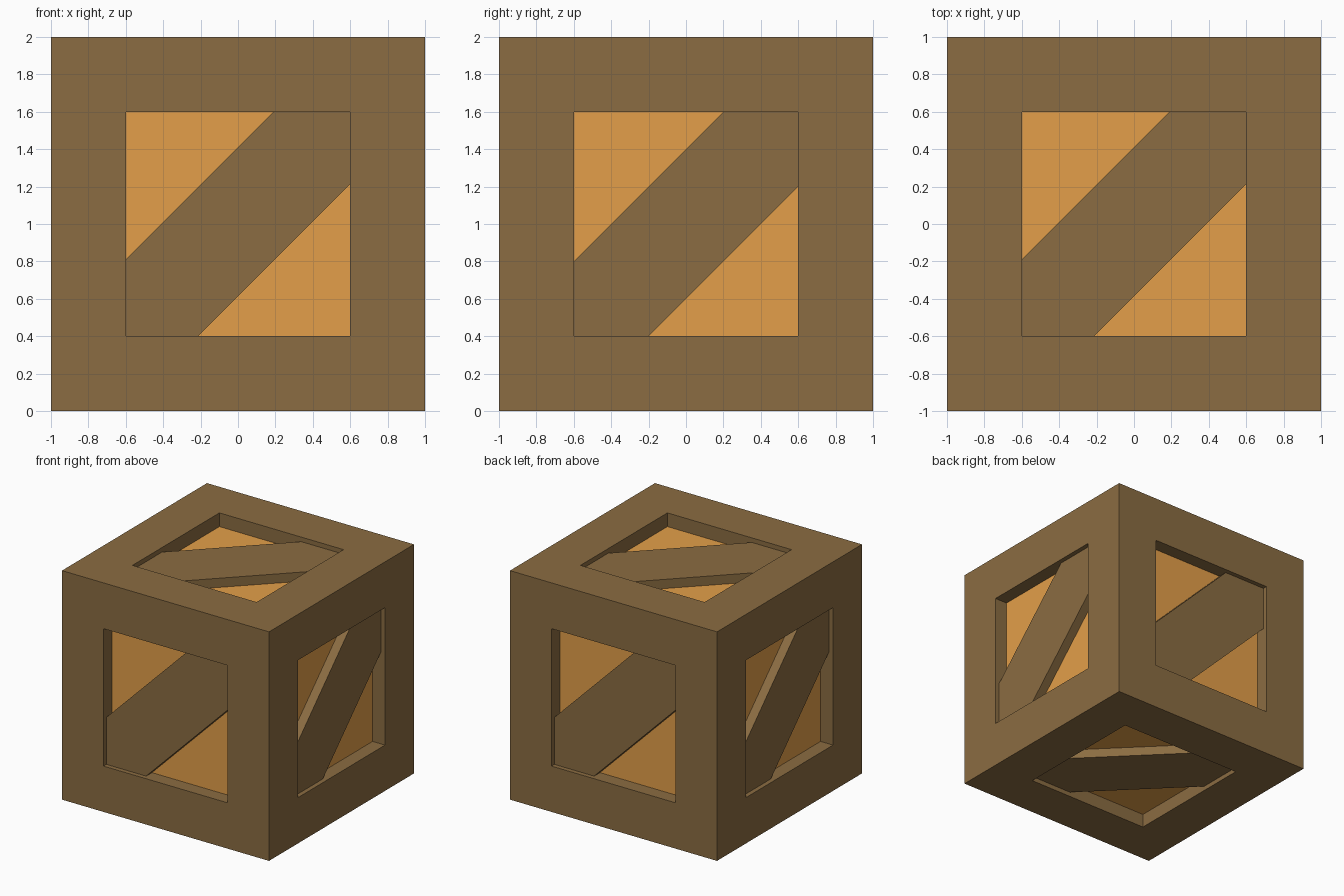
import bpy, bmesh
from math import pi
from mathutils import Matrix, Vector

if "Cube" in bpy.data.objects:
    bpy.data.objects.remove(bpy.data.objects["Cube"])

HALF, WIN = 1.0, 0.6            # half crate size, half window size
PANEL, BRACE = 0.12, 0.04       # depths of panel and brace below the frame face


def material(name, color):
    m = bpy.data.materials.new(name)
    m.diffuse_color = (*color, 1)
    m.use_nodes = True
    m.node_tree.nodes["Principled BSDF"].inputs["Base Color"].default_value = m.diffuse_color
    return m


dark = material("dark_wood", (0.257, 0.151, 0.054))
light = material("light_wood", (0.77, 0.347, 0.067))


def add_object(name, bm, mat):
    bmesh.ops.recalc_face_normals(bm, faces=bm.faces)
    me = bpy.data.meshes.new(name)
    bm.to_mesh(me)
    bm.free()
    me.materials.append(mat)
    ob = bpy.data.objects.new(name, me)
    ob.location.z = HALF
    bpy.context.collection.objects.link(ob)
    return ob


# frame: cube with a square window sunk into every side
bm = bmesh.new()
bmesh.ops.create_cube(bm, size=2 * HALF)
sides = bm.faces[:]
bmesh.ops.inset_individual(bm, faces=sides, thickness=HALF - WIN, use_even_offset=True)
for f in sides:
    n = f.normal.copy()
    ext = bmesh.ops.extrude_discrete_faces(bm, faces=[f])["faces"]
    bmesh.ops.translate(bm, verts=ext[0].verts[:], vec=-n * PANEL)
    bmesh.ops.delete(bm, geom=ext, context='FACES_ONLY')
add_object("frame", bm, dark)

# inner box whose sides show as the panels
bm = bmesh.new()
bmesh.ops.create_cube(bm, size=2 * (HALF - PANEL))
add_object("inner_panels", bm, light)


# diagonal braces, clipped to the window corners
def brace(name, rot, up, low):
    w = WIN
    profile = [(-w, -w), (low - w, -w), (w, w - low),
               (w, w), (w - up, w), (-w, up - w)]
    bm = bmesh.new()
    face = bm.faces.new([bm.verts.new((u, v, HALF - PANEL)) for u, v in profile])
    ext = bmesh.ops.extrude_face_region(bm, geom=[face])["geom"]
    bmesh.ops.translate(bm, verts=[g for g in ext if isinstance(g, bmesh.types.BMVert)],
                        vec=Vector((0, 0, PANEL - BRACE)))
    bmesh.ops.transform(bm, matrix=rot, verts=bm.verts)
    add_object(name, bm, dark)


upright = Matrix.Rotation(pi / 2, 4, 'X')
for i, side in enumerate(("front", "right", "back", "left")):
    up, low = (0.4, 0.4) if i % 2 else (0.41, 0.385)
    brace(side + "_brace", Matrix.Rotation(i * pi / 2, 4, 'Z') @ upright, up, low)
brace("top_brace", Matrix.Identity(4), 0.41, 0.385)
brace("bottom_brace", Matrix.Rotation(pi, 4, 'X'), 0.41, 0.385)
